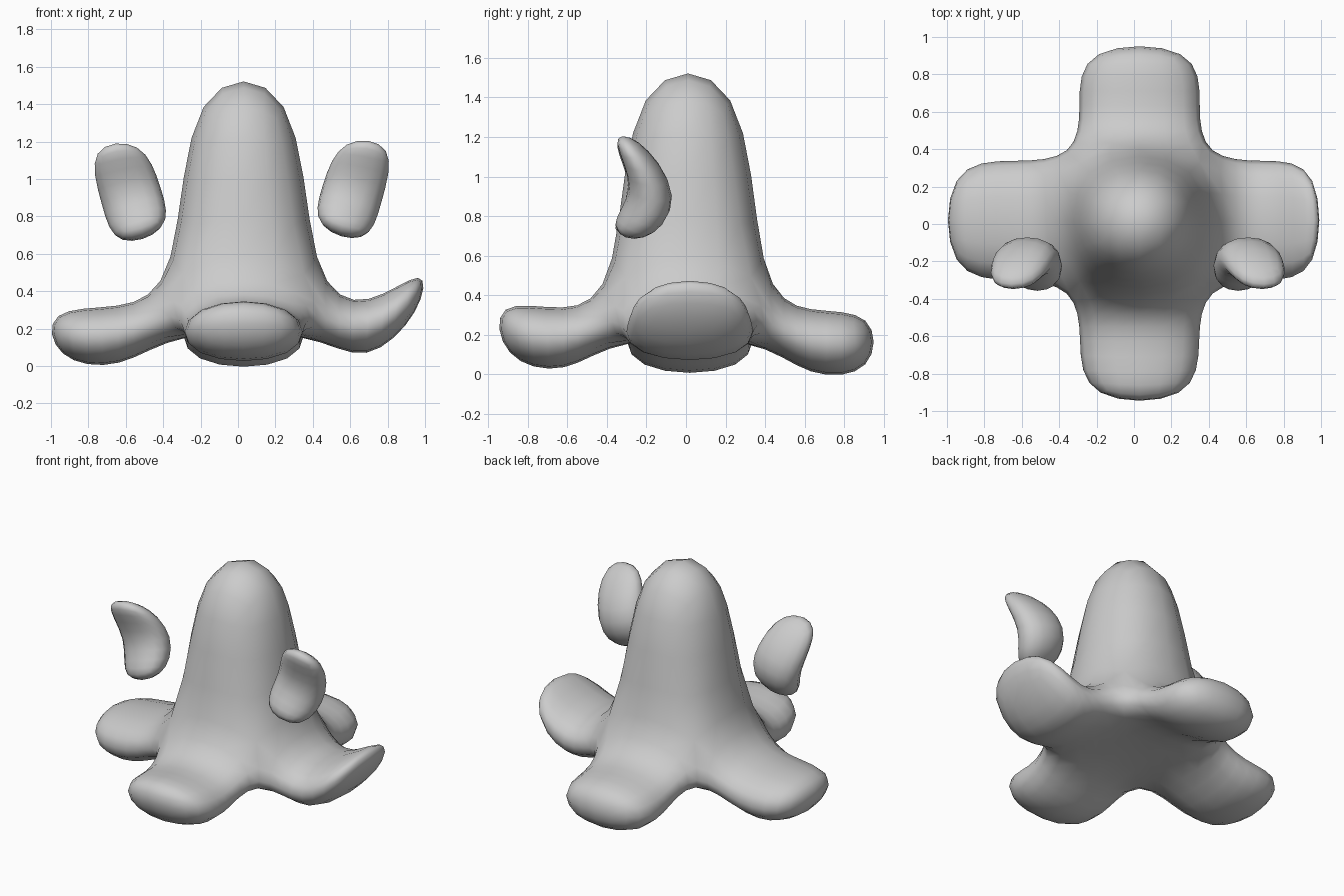
import bpy, bmesh
from mathutils import Vector

if "Cube" in bpy.data.objects:
    bpy.data.objects.remove(bpy.data.objects["Cube"])

CX, CY = 0.03, 0.01


def finish(bm, name):
    bmesh.ops.recalc_face_normals(bm, faces=bm.faces)
    for f in bm.faces:
        f.smooth = True
    me = bpy.data.meshes.new(name)
    bm.to_mesh(me)
    bm.free()
    ob = bpy.data.objects.new(name, me)
    bpy.context.collection.objects.link(ob)
    sub = ob.modifiers.new("smooth", 'SUBSURF')
    sub.levels = sub.render_levels = 2
    return ob


def bridge(bm, a, b):
    n = len(a)
    for i in range(n):
        bm.faces.new((a[i], a[(i + 1) % n], b[(i + 1) % n], b[i]))


# Body: three square rings (underside, top of legs, crown)
bm = bmesh.new()
SIGNS = [(-1, -1), (1, -1), (1, 1), (-1, 1)]
rings = []
for half, z in ((0.365, 0.19), (0.365, 0.43), (0.345, 1.617)):
    rings.append({s: bm.verts.new((CX + s[0] * half, CY + s[1] * half, z)) for s in SIGNS})
low, mid, top = rings
bridge(bm, [mid[s] for s in SIGNS], [top[s] for s in SIGNS])
bm.faces.new([top[s] for s in SIGNS])
bm.faces.new([low[s] for s in SIGNS])

# Legs: (direction, rings of (half width, bottom reach, bottom z, top reach, top z))
LEGS = [
    ((-1, 0), [(0.345, 0.62, -0.045, 0.62, 0.315), (0.345, 1.00, 0.017, 1.055, 0.333)]),
    ((1, 0), [(0.345, 0.68, -0.035, 0.69, 0.305), (0.345, 1.00, 0.298, 1.035, 0.582)]),
    ((0, -1), [(0.345, 0.60, -0.03, 0.60, 0.315), (0.34, 0.95, 0.055, 1.00, 0.415)]),
    ((0, 1), [(0.345, 0.61, -0.045, 0.61, 0.32), (0.36, 0.98, -0.015, 0.98, 0.345)]),
]
for (ox, oy), sections in LEGS:
    sx, sy = -oy, ox
    minus, plus = (ox - sx, oy - sy), (ox + sx, oy + sy)
    prev = [low[minus], low[plus], mid[plus], mid[minus]]
    base = Vector((CX * abs(sx), 0.02 * abs(sy), 0))
    for w, db, zb, dt, zt in sections:
        ring = []
        for k, d, z in ((-1, db, zb), (1, db, zb), (1, dt, zt), (-1, dt, zt)):
            ring.append(bm.verts.new(base + Vector((ox * d + sx * k * w, oy * d + sy * k * w, z))))
        bridge(bm, prev, ring)
        prev = ring
    bm.faces.new(prev)
finish(bm, "body_with_legs")

# Hands: bent pads; (centre x, slope, outer y, outer z, inner y, inner z)
HAND = [
    (0.705, -0.10, -0.27, 1.245, -0.41, 1.215),
    (0.603, -0.30, 0.03, 0.88, -0.24, 0.93),
    (0.545, -0.30, -0.22, 0.635, -0.44, 0.735),
]


def hand(name, side, dz):
    bm = bmesh.new()
    prev = None
    w = 0.172
    for x, slope, yo, zo, yi, zi in HAND:
        ring = []
        for k, y, z in ((-1, yo, zo), (1, yo, zo), (1, yi, zi), (-1, yi, zi)):
            ring.append(bm.verts.new((0.02 + side * (x + k * w - 0.02), y, z + slope * k * w + dz)))
        if prev:
            bridge(bm, prev, ring)
        else:
            bm.faces.new(ring)
        prev = ring
    bm.faces.new(prev)
    return finish(bm, name)


hand("right_hand", 1, 0.0)
hand("left_hand", -1, -0.015)
